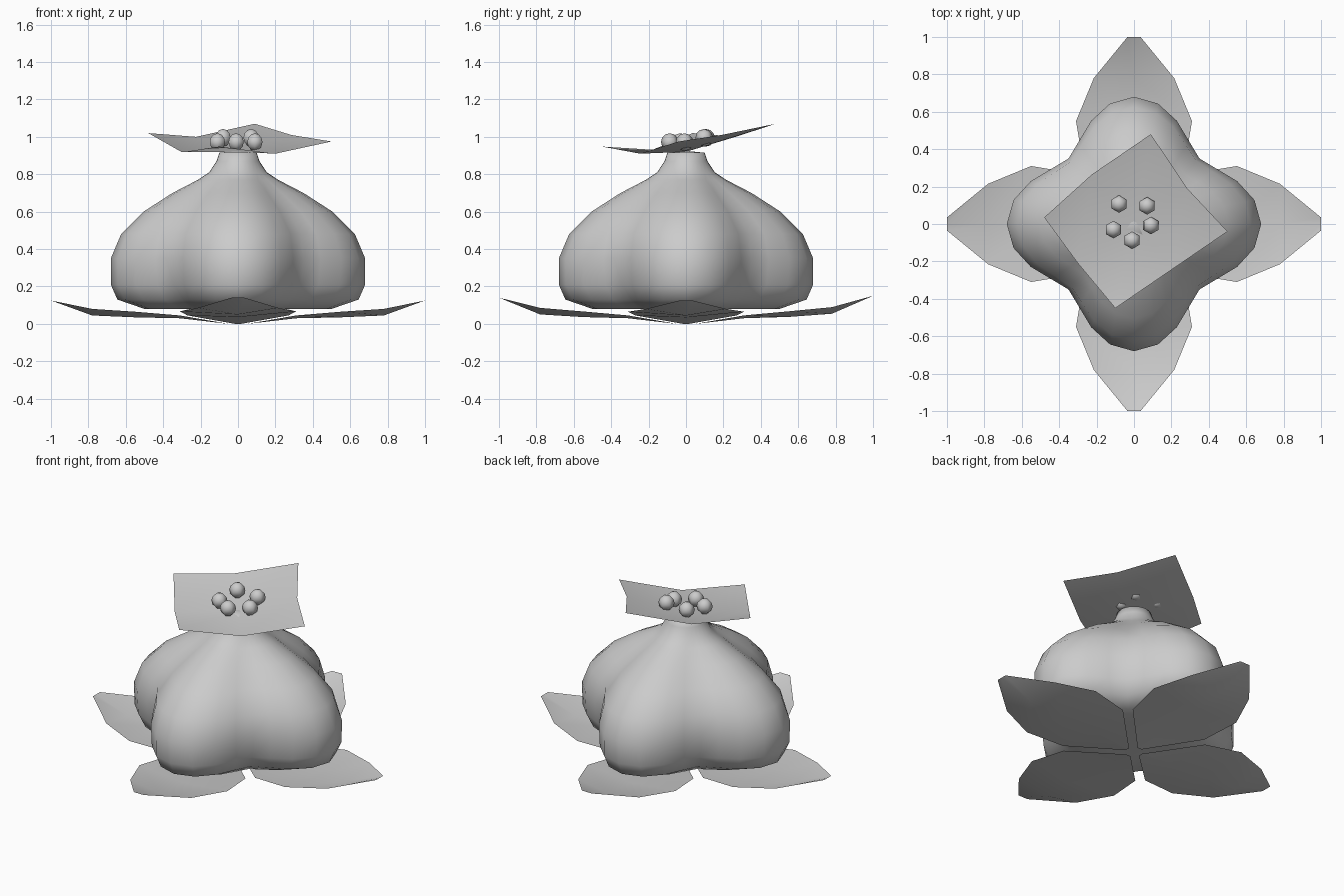
import bpy
from math import cos, sin, pi

if "Cube" in bpy.data.objects:
    bpy.data.objects.remove(bpy.data.objects["Cube"])


def add_mesh(name, verts, faces, smooth=True):
    me = bpy.data.meshes.new(name)
    me.from_pydata(verts, [], faces)
    me.update()
    ob = bpy.data.objects.new(name, me)
    bpy.context.collection.objects.link(ob)
    for p in me.polygons:
        p.use_smooth = smooth
    return ob


def grid_faces(rows, cols):
    return [(i * cols + j, i * cols + j + 1, (i + 1) * cols + j + 1, (i + 1) * cols + j)
            for i in range(rows - 1) for j in range(cols - 1)]


# Four-lobed bulb: height, radius on the lobes, radius in the grooves
profile = [(0.085, 0.20, 0.18), (0.08, 0.50, 0.36), (0.13, 0.645, 0.43),
           (0.21, 0.68, 0.48), (0.35, 0.68, 0.495), (0.48, 0.625, 0.475),
           (0.60, 0.505, 0.38), (0.70, 0.35, 0.265), (0.77, 0.215, 0.185),
           (0.81, 0.155, 0.145), (0.87, 0.115, 0.115), (0.915, 0.10, 0.10)]
N = 32
verts, faces = [], []
for z, lobe, groove in profile:
    for k in range(N):
        a = 2 * pi * k / N
        r = groove + (lobe - groove) * (0.5 + 0.5 * cos(4 * a)) ** 0.85
        verts.append((r * cos(a), r * sin(a), z))
for i in range(len(profile) - 1):
    for k in range(N):
        m = (k + 1) % N
        faces.append((i * N + k, i * N + m, (i + 1) * N + m, (i + 1) * N + k))
last = len(profile) - 1
verts += [(0, 0, 0.09), (0, 0, 0.925)]
b = len(verts) - 2
for k in range(N):
    m = (k + 1) % N
    faces += [(b, m, k), (b + 1, last * N + k, last * N + m)]
add_mesh("bulb", verts, faces)

# Base leaves: distance out, half width, middle height, edge height
stations = [(0.05, 0.015, 0.0, 0.0), (0.31, 0.27, 0.03, 0.045), (0.55, 0.31, 0.035, 0.065),
            (0.78, 0.215, 0.045, 0.08), (1.0, 0.035, 0.125, 0.125)]
for i, (name, lift) in enumerate([("right", 0.0), ("back", 0.025), ("left", 0.0), ("front", 0.015)]):
    c, s = round(cos(i * pi / 2)), round(sin(i * pi / 2))
    verts = []
    for r, w, zm, ze in stations:
        for t, z in ((-w, ze), (0, zm), (w, ze)):
            z += lift * r ** 4
            verts.append((r * c - t * s, r * s + t * c, z))
    add_mesh("base_leaf_" + name, verts, grid_faces(5, 3))

# Tilted square top leaf, dipping in the middle
top = [(-0.10, -0.45, 0.948), (0.20, -0.245, 0.91), (0.50, -0.04, 0.975),
       (-0.30, -0.21, 0.918), (0.0, 0.0, 0.92), (0.285, 0.19, 1.01),
       (-0.48, 0.035, 1.02), (-0.225, 0.265, 1.0), (0.09, 0.48, 1.07)]
add_mesh("top_leaf", top, grid_faces(3, 3))

# Small berries on the top leaf
berries = [(-0.08, 0.107, 0.995), (0.07, 0.097, 0.995), (0.09, -0.008, 0.972),
           (-0.01, -0.087, 0.972), (-0.11, -0.03, 0.972)]
for i, p in enumerate(berries):
    bpy.ops.mesh.primitive_uv_sphere_add(segments=6, ring_count=6, radius=0.047, location=p)
    ob = bpy.context.object
    ob.name = "berry_%d" % (i + 1)
    bpy.ops.object.shade_smooth()
